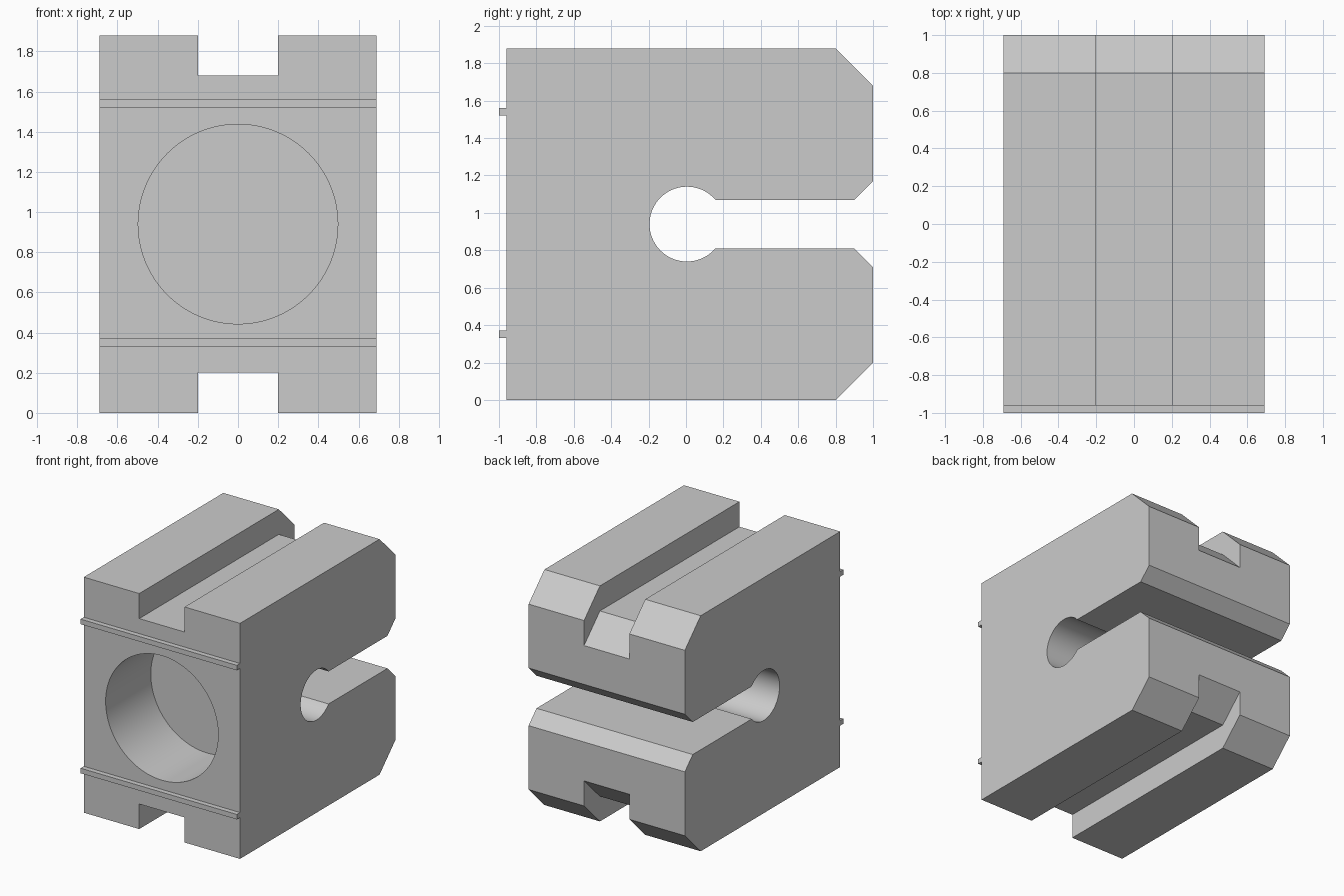
import bpy
import bmesh
from math import sin, cos, asin, pi, radians
from mathutils import Matrix, Vector

cube = bpy.data.objects.get("Cube")
if cube:
    bpy.data.objects.remove(cube, do_unlink=True)

HALF_W, HEIGHT, FRONT, BACK = 0.69, 1.88, -0.96, 1.0
MID = HEIGHT / 2

grey = bpy.data.materials.new("plain grey")
grey.use_nodes = True
colour = (0.6, 0.6, 0.6, 1)
grey.diffuse_color = colour
grey.node_tree.nodes["Principled BSDF"].inputs["Base Color"].default_value = colour


def finish(name, bm):
    bmesh.ops.recalc_face_normals(bm, faces=bm.faces)
    mesh = bpy.data.meshes.new(name)
    bm.to_mesh(mesh)
    bm.free()
    mesh.materials.append(grey)
    obj = bpy.data.objects.new(name, mesh)
    bpy.context.collection.objects.link(obj)
    return obj


def extrude_x(name, profile, half):
    """Extrude a (y, z) profile across x."""
    bm = bmesh.new()
    face = bm.faces.new([bm.verts.new((-half, y, z)) for y, z in profile])
    new = bmesh.ops.extrude_face_region(bm, geom=[face])["geom"]
    bmesh.ops.translate(bm, vec=Vector((2 * half, 0, 0)),
                        verts=[v for v in new if isinstance(v, bmesh.types.BMVert)])
    return finish(name, bm)


def flip(points):
    """Mirror a profile about the middle height."""
    return [(y, HEIGHT - z) for y, z in points]


def activate(obj):
    bpy.ops.object.select_all(action='DESELECT')
    obj.select_set(True)
    bpy.context.view_layer.objects.active = obj


def cut(target, cutter):
    mod = target.modifiers.new(cutter.name, 'BOOLEAN')
    mod.operation, mod.solver, mod.object = 'DIFFERENCE', 'EXACT', cutter
    activate(target)
    bpy.ops.object.modifier_apply(modifier=mod.name)
    bpy.data.objects.remove(cutter, do_unlink=True)


# Body side profile: chamfered back and a keyhole slot open to the back
R, SLOT, CY, STEPS = 0.2, 0.13, 0.005, 64
lower = [(FRONT, 0), (0.8, 0), (BACK, 0.2), (BACK, 0.71), (0.9, MID - SLOT)]
start = asin(SLOT / R)
arc = []
for i in range(STEPS + 1):
    a = -start - (2 * pi - 2 * start) * i / STEPS
    arc.append((CY + R * cos(a), MID + R * sin(a)))
body = extrude_x("body", lower + arc + flip(lower)[::-1], HALF_W)

# Lengthwise grooves in top and bottom that follow the back chamfer
groove = [(-1.2, 1.68), (0.8, 1.68), (1.2, 1.28), (1.2, 2.2), (-1.2, 2.2)]
cut(body, extrude_x("top_groove", groove, 0.2))
cut(body, extrude_x("bottom_groove", flip(groove), 0.2))

# Blind round bore in the front
bm = bmesh.new()
bore_start, bore_end = -1.2, -0.39
bmesh.ops.create_cone(
    bm, cap_ends=True, segments=96, radius1=0.497, radius2=0.497,
    depth=bore_end - bore_start,
    matrix=Matrix.Translation((0, (bore_start + bore_end) / 2, MID)) @ Matrix.Rotation(pi / 2, 4, 'X'))
cut(body, finish("bore", bm))

activate(body)
bpy.ops.object.shade_smooth_by_angle(angle=radians(30))

# Thin ridges across the front
ridge = [(-1, 1.52), (FRONT, 1.52), (FRONT, 1.56), (-1, 1.56)]
extrude_x("upper_ridge", ridge, HALF_W)
extrude_x("lower_ridge", [(y, z - 1.19) for y, z in ridge], HALF_W)
